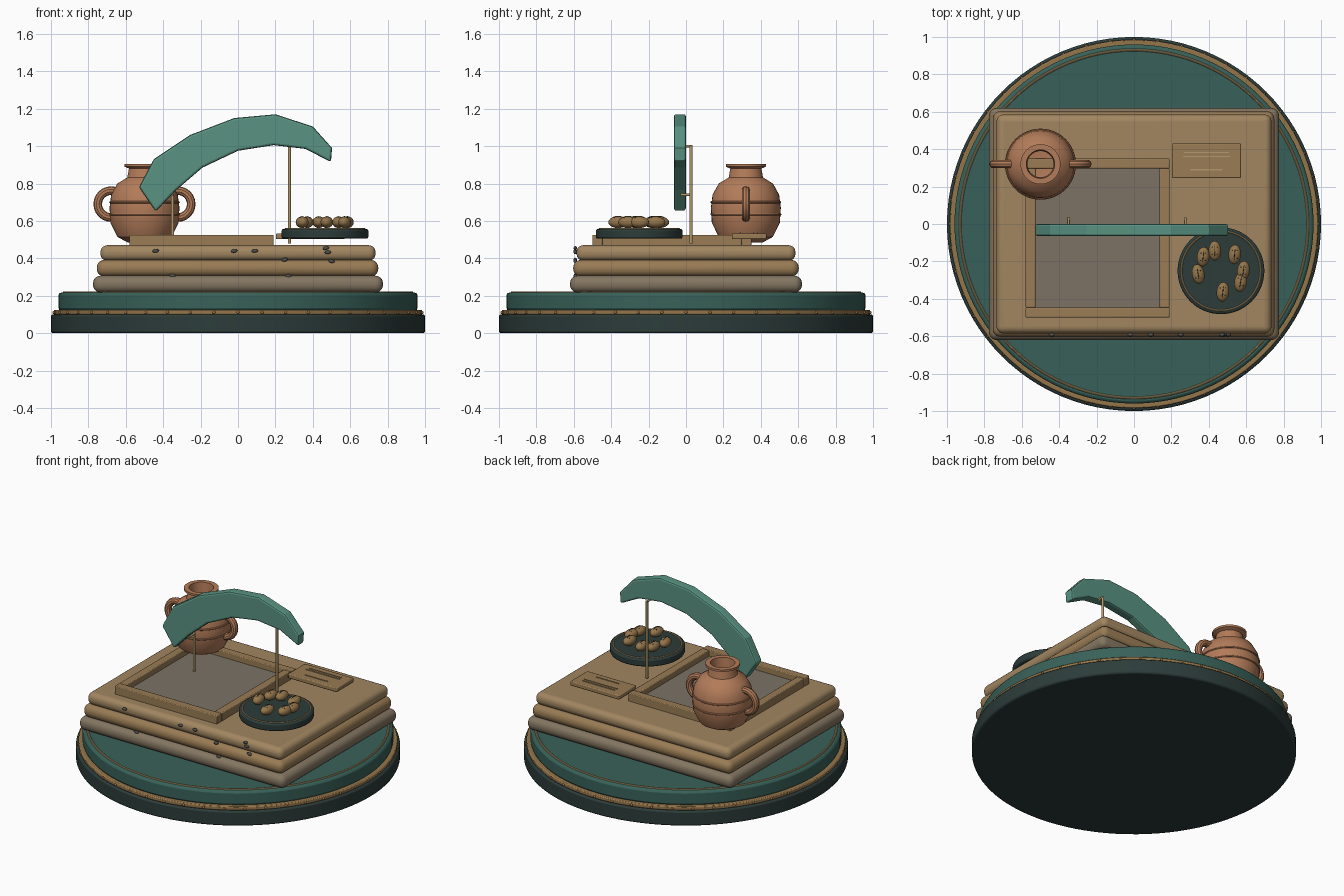
import bpy, bmesh, math, random
from mathutils import Vector

if "Cube" in bpy.data.objects:
    bpy.data.objects.remove(bpy.data.objects["Cube"])
random.seed(4)

def mat(name, c):
    m = bpy.data.materials.new(name)
    m.diffuse_color = (*c, 1)
    m.use_nodes = True
    m.node_tree.nodes["Principled BSDF"].inputs["Base Color"].default_value = m.diffuse_color
    return m

DARK = mat("dark", (0.025, 0.045, 0.042))
TEAL = mat("teal", (0.04, 0.12, 0.10))
JADE = mat("jade", (0.10, 0.29, 0.22))
GOLD = mat("bronze", (0.30, 0.18, 0.07))
BRASS = mat("brass", (0.45, 0.32, 0.15))
TAN = mat("tan", (0.36, 0.24, 0.12))
OCHRE = mat("ochre", (0.32, 0.20, 0.09))
EARTH = mat("earth", (0.23, 0.18, 0.12))
SOIL = mat("soil", (0.20, 0.17, 0.13))
CLAY = mat("clay", (0.45, 0.20, 0.10))
STONE = mat("stone", (0.08, 0.08, 0.075))

def finish(name, m, bevel=0, seg=3, smooth=True):
    o = bpy.context.object
    o.name = name
    o.data.materials.append(m)
    if bevel:
        b = o.modifiers.new("bevel", 'BEVEL')
        b.width, b.segments = bevel, seg
        b.limit_method = 'ANGLE'
    if smooth:
        bpy.ops.object.shade_smooth_by_angle(angle=math.radians(35))
    return o

def box(name, x0, x1, y0, y1, z0, z1, m, bevel=0, seg=3):
    bpy.ops.mesh.primitive_cube_add(size=1, location=((x0+x1)/2, (y0+y1)/2, (z0+z1)/2))
    bpy.context.object.scale = (x1-x0, y1-y0, z1-z0)
    bpy.ops.object.transform_apply(location=False, rotation=False, scale=True)
    return finish(name, m, bevel, seg)

def disc(name, r, x, y, z0, z1, m, bevel=0, n=96):
    bpy.ops.mesh.primitive_cylinder_add(vertices=n, radius=r, depth=z1-z0, location=(x, y, (z0+z1)/2))
    return finish(name, m, bevel, 2)

def ring(name, R, r, loc, m, rot=(0, 0, 0), n=96):
    bpy.ops.mesh.primitive_torus_add(major_radius=R, minor_radius=r, major_segments=n,
                                     minor_segments=10, location=loc, rotation=rot)
    return finish(name, m)

def blob(name, loc, scale, m, rot=(0, 0, 0)):
    bpy.ops.mesh.primitive_uv_sphere_add(segments=16, ring_count=10, radius=1, location=loc, rotation=rot)
    bpy.context.object.scale = scale
    return finish(name, m)

def rod(name, a, b, r, m):
    a, b = Vector(a), Vector(b)
    bpy.ops.mesh.primitive_cylinder_add(vertices=12, radius=r, depth=(b-a).length, location=(a+b)/2)
    bpy.context.object.rotation_euler = (b-a).to_track_quat('Z', 'Y').to_euler()
    return finish(name, m)

def mesh_object(name, bm):
    bmesh.ops.recalc_face_normals(bm, faces=bm.faces)
    me = bpy.data.meshes.new(name)
    bm.to_mesh(me)
    bm.free()
    o = bpy.data.objects.new(name, me)
    bpy.context.collection.objects.link(o)
    bpy.ops.object.select_all(action='DESELECT')
    o.select_set(True)
    bpy.context.view_layer.objects.active = o
    return o

# round plinth with trim
disc("plinth_base", 1.0, 0, 0, 0, 0.10, DARK, 0.01)
disc("plinth_trim", 0.985, 0, 0, 0.098, 0.125, GOLD, 0.006)
disc("plinth_top", 0.96, 0, 0, 0.12, 0.217, TEAL, 0.015)
ring("plinth_inlay", 0.93, 0.007, (0, 0, 0.217), BRASS)
for i in range(48):
    a = math.tau * i / 48
    blob("trim_bead", (0.985*math.cos(a), 0.985*math.sin(a), 0.111), (0.008, 0.008, 0.008), GOLD)

# stacked earth layers
box("lower_layer", -0.775, 0.775, -0.62, 0.62, 0.217, 0.307, EARTH, 0.04, 5)
box("middle_layer", -0.755, 0.75, -0.603, 0.603, 0.303, 0.391, OCHRE, 0.04, 5)
box("upper_layer", -0.735, 0.735, -0.585, 0.585, 0.387, 0.47, TAN, 0.036, 5)

# pebbles in the front of the layers
for x, z in [(-0.44, 0.44), (-0.02, 0.44), (0.09, 0.44), (0.25, 0.393), (0.47, 0.455),
             (0.48, 0.432), (0.5, 0.385), (-0.35, 0.307), (0.27, 0.305)]:
    blob("pebble", (x, -0.592, z), (0.017, 0.009, 0.010), STONE, (0, random.uniform(-0.3, 0.3), 0))

# excavation frame and floor
X0, X1, Y0, Y1, W = -0.58, 0.19, -0.50, 0.35, 0.053
box("frame_front", X0, X1, Y0, Y0+W, 0.465, 0.525, OCHRE, 0.005, 2)
box("frame_back", X0, X1, Y1-W, Y1, 0.465, 0.525, OCHRE, 0.005, 2)
box("frame_left", X0, X0+W, Y0+W, Y1-W, 0.465, 0.525, OCHRE, 0.005, 2)
box("frame_right", X1-W, X1, Y0+W, Y1-W, 0.465, 0.525, OCHRE, 0.005, 2)
box("pit_floor", X0+W, X1-W, Y0+W, Y1-W, 0.46, 0.485, SOIL)

# lathed jar
VX, VY = -0.5, 0.32
profile = [(0, 0.485), (0.09, 0.485), (0.145, 0.515), (0.182, 0.59), (0.187, 0.67), (0.178, 0.74),
           (0.145, 0.80), (0.092, 0.832), (0.083, 0.88), (0.107, 0.89), (0.107, 0.904),
           (0.076, 0.904), (0.070, 0.83), (0.13, 0.79), (0.168, 0.67), (0.13, 0.525), (0, 0.50)]
bm = bmesh.new()
vs = [bm.verts.new((r, 0, z)) for r, z in profile]
es = [bm.edges.new(p) for p in zip(vs, vs[1:])]
bmesh.ops.spin(bm, geom=vs+es, axis=(0, 0, 1), cent=(0, 0, 0), angle=math.tau, steps=40)
bmesh.ops.remove_doubles(bm, verts=bm.verts, dist=1e-4)
mesh_object("jar", bm).location = (VX, VY, 0)
finish("jar", CLAY)
for z, r in [(0.635, 0.184), (0.70, 0.183)]:
    ring("jar_band", r, 0.006, (VX, VY, z), CLAY, n=48)
for s in (-1, 1):
    ring("jar_handle", 0.072, 0.023, (VX + s*0.178, VY, 0.69), CLAY, (math.pi/2, 0, 0), 24)

# curved jade slab
outline = [(-0.53, 0.78), (-0.45, 0.93), (-0.255, 1.06), (-0.02, 1.15), (0.2, 1.17), (0.4, 1.105),
           (0.503, 0.99), (0.497, 0.915), (0.36, 0.985), (0.19, 1.005), (0, 0.975), (-0.19, 0.885),
           (-0.33, 0.765), (-0.44, 0.65)]
bm = bmesh.new()
f = bm.faces.new([bm.verts.new((x, -0.065, z)) for x, z in outline])
new = bmesh.ops.extrude_face_region(bm, geom=[f])["geom"]
bmesh.ops.translate(bm, verts=[v for v in new if isinstance(v, bmesh.types.BMVert)], vec=(0, 0.065, 0))
mesh_object("arched_slab", bm)
b = finish("arched_slab", JADE, 0.012, 2, False).modifiers["bevel"]
b.angle_limit = math.radians(50)

# display posts with pins into the slab
for x, z in [(-0.35, 0.745), (0.275, 1.005)]:
    rod("display_post", (x, 0.027, 0.48), (x, 0.027, z), 0.008, BRASS)
    rod("display_pin", (x, 0.034, z-0.005), (x, -0.03, z-0.005), 0.007, BRASS)

# plaque with raised bars
box("plaque", 0.203, 0.572, 0.245, 0.43, 0.502, 0.533, OCHRE, 0.006, 2)
for y, w in [(0.383, 0.12), (0.36, 0.125), (0.29, 0.085)]:
    box("plaque_bar", 0.388-w, 0.388+w, y-0.003, y+0.003, 0.53, 0.537, BRASS)

# dish of seeds
DX, DY = 0.465, -0.25
disc("dish", 0.232, DX, DY, 0.505, 0.557, DARK, 0.01, 64)
ring("dish_inlay", 0.212, 0.005, (DX, DY, 0.557), BRASS, n=64)
for x, y in [(0.37, -0.175), (0.432, -0.143), (0.538, -0.163), (0.585, -0.25), (0.57, -0.31),
             (0.475, -0.363), (0.343, -0.268)]:
    t = random.uniform(-0.2, 0.2)
    blob("seed", (x, y, 0.593), (0.034, 0.053, 0.031), GOLD, (0, 0, t))
    blob("seed_ridge", (x, y, 0.597), (0.004, 0.045, 0.030), DARK, (0, 0, t))
    for d in (-0.02, 0.02):
        rod("seed_mark", (x-0.015, y+d, 0.617), (x+0.015, y+d, 0.617), 0.003, DARK)
